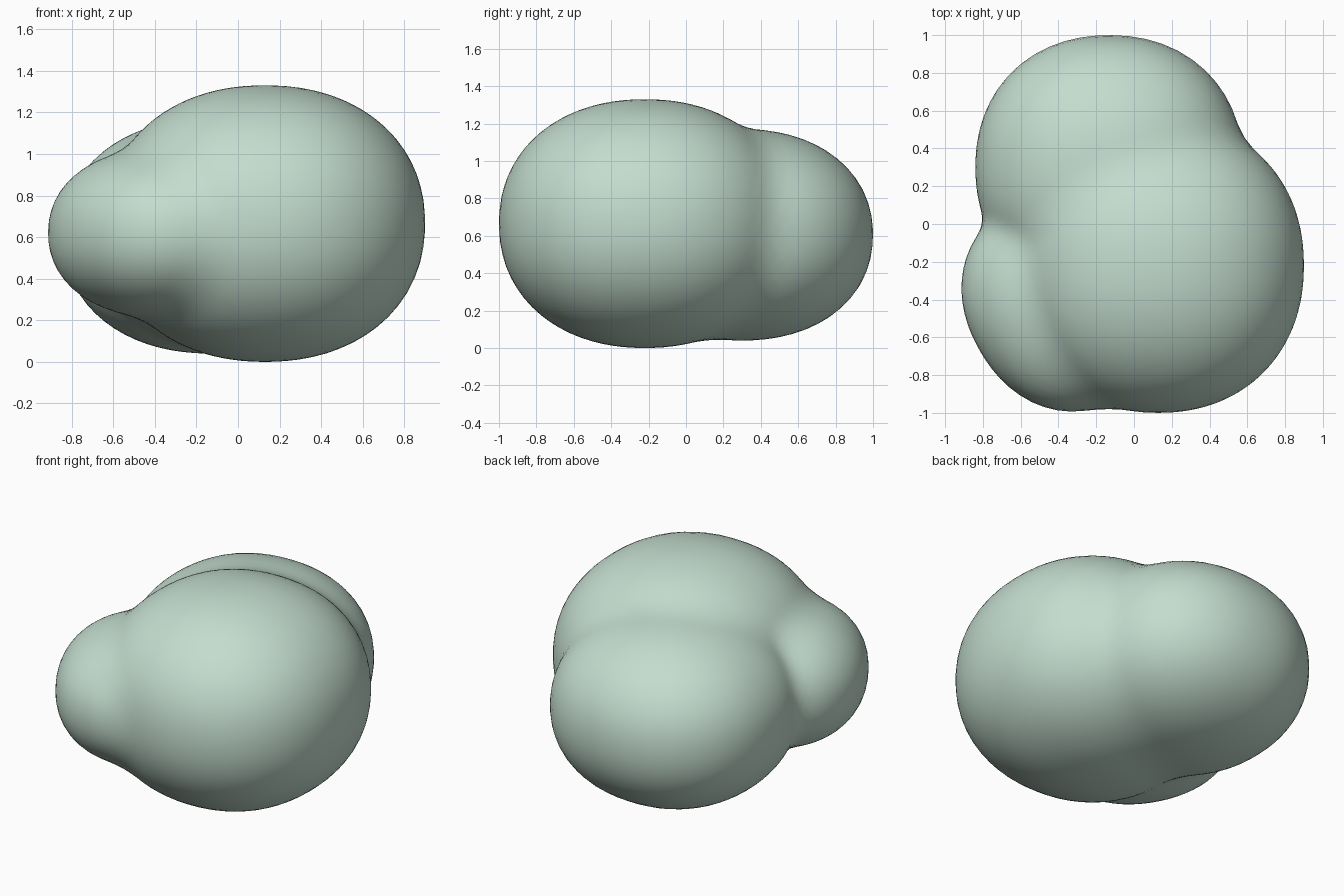
import bpy
import bmesh
from math import radians
from mathutils import Vector, Matrix

default = bpy.data.objects.get("Cube")
if default:
    bpy.data.objects.remove(default, do_unlink=True)

# Pale green material
mat = bpy.data.materials.new("pale_green")
mat.use_nodes = True
colour = (0.55, 0.72, 0.62, 1)
mat.diffuse_color = colour
bsdf = next(n for n in mat.node_tree.nodes if n.type == "BSDF_PRINCIPLED")
bsdf.inputs["Base Color"].default_value = colour
bsdf.inputs["Roughness"].default_value = 0.6

# Three overlapping lobes: centre, radii, turn about z in degrees
LOBES = [
    ((0.13, -0.22, 0.665), (0.77, 0.78, 0.665), 0),    # large front lobe
    ((-0.13, 0.30, 0.605), (0.71, 0.70, 0.565), 0),    # back lobe
    ((-0.36, -0.41, 0.62), (0.526, 0.587, 0.41), 30),  # small side lobe
]
CORE = Vector((-0.2, -0.12, 0.63))  # lies inside every lobe
POWER = 2.15                        # slightly fuller than an ellipsoid
BLEND = 0.09


def exit_distance(direction, lobe):
    """Distance from the core to the lobe's surface along a direction."""
    centre, radii, turn = lobe
    unturn = Matrix.Rotation(-radians(turn), 3, "Z")
    start = unturn @ (CORE - Vector(centre))
    step = unturn @ direction
    near, far = 0.0, 3.0
    for _ in range(22):
        mid = (near + far) / 2
        p = start + step * mid
        if sum(abs(c / r) ** POWER for c, r in zip(p, radii)) < 1:
            near = mid
        else:
            far = mid
    return near


def smooth_max(a, b):
    h = max(BLEND - abs(a - b), 0) / BLEND
    return max(a, b) + h * h * BLEND / 4


# Push a sphere out to the blended surface of the lobes
bm = bmesh.new()
bmesh.ops.create_icosphere(bm, subdivisions=5, radius=1)
for v in bm.verts:
    d = v.co.normalized()
    reach = 0.0
    for lobe in LOBES:
        reach = smooth_max(reach, exit_distance(d, lobe))
    v.co = CORE + d * reach
for f in bm.faces:
    f.smooth = True
mesh = bpy.data.meshes.new("lobed_body")
bm.to_mesh(mesh)
bm.free()
mesh.materials.append(mat)
body = bpy.data.objects.new("lobed_body", mesh)
bpy.context.collection.objects.link(body)
